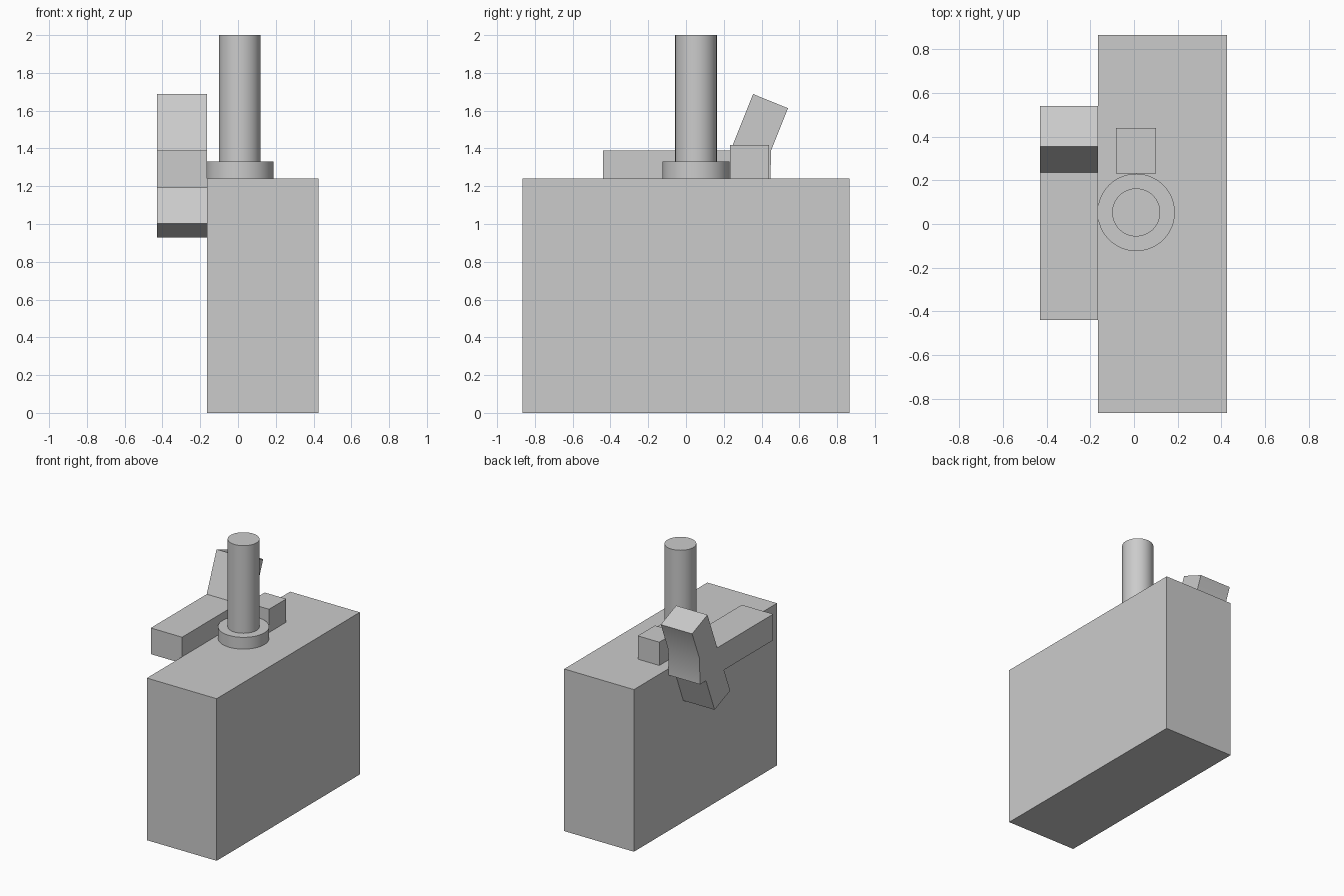
import bpy
import bmesh
import math

cube = bpy.data.objects.get("Cube")
if cube:
    bpy.data.objects.remove(cube, do_unlink=True)

GREY = (0.6, 0.6, 0.6, 1.0)
grey = bpy.data.materials.new("plain grey")
grey.use_nodes = True
grey.diffuse_color = GREY
grey.node_tree.nodes["Principled BSDF"].inputs["Base Color"].default_value = GREY


def finish(obj, name, smooth=False):
    obj.name = name
    obj.data.name = name
    obj.data.materials.append(grey)
    if smooth:
        bpy.ops.object.select_all(action="DESELECT")
        obj.select_set(True)
        bpy.context.view_layer.objects.active = obj
        bpy.ops.object.shade_smooth_by_angle(angle=math.radians(30))
    return obj


def box(name, low, high):
    bpy.ops.mesh.primitive_cube_add(size=1)
    obj = bpy.context.object
    for v in obj.data.vertices:
        v.co = [h if c > 0 else l for c, l, h in zip(v.co, low, high)]
    return finish(obj, name)


def cylinder(name, radius, z0, z1):
    bpy.ops.mesh.primitive_cylinder_add(
        vertices=64, radius=radius, depth=z1 - z0,
        location=(0.01, 0.053, (z0 + z1) / 2))
    return finish(bpy.context.object, name, smooth=True)


def extrude_profile(name, outline, x0, x1):
    """Extrude a (y, z) outline along x."""
    bm = bmesh.new()
    face = bm.faces.new([bm.verts.new((x0, y, z)) for y, z in outline])
    moved = bmesh.ops.extrude_face_region(bm, geom=[face])["geom"]
    verts = [g for g in moved if isinstance(g, bmesh.types.BMVert)]
    bmesh.ops.translate(bm, verts=verts, vec=(x1 - x0, 0, 0))
    bmesh.ops.recalc_face_normals(bm, faces=bm.faces)
    mesh = bpy.data.meshes.new(name)
    bm.to_mesh(mesh)
    bm.free()
    obj = bpy.data.objects.new(name, mesh)
    bpy.context.collection.objects.link(obj)
    return finish(obj, name, smooth=True)


# Main body with the upright tube, its collar and a small block on top
box("body", (-0.165, -0.865, 0), (0.425, 0.865, 1.24))
cylinder("collar", 0.177, 1.24, 1.33)
cylinder("tube", 0.11, 1.33, 2.0)
box("top_block", (-0.082, 0.232, 1.24), (0.1, 0.44, 1.418))

# Side lever: a horizontal bar crossed by a leaning bar, in one outline
lever = [(-0.44, 1.19), (0.155, 1.19), (0.08, 1.003), (0.268, 0.928),
         (0.372, 1.19), (0.445, 1.19), (0.451, 1.39), (0.54, 1.613),
         (0.355, 1.688), (0.236, 1.39), (-0.44, 1.39)]
extrude_profile("side_lever", lever, -0.43, -0.165)
